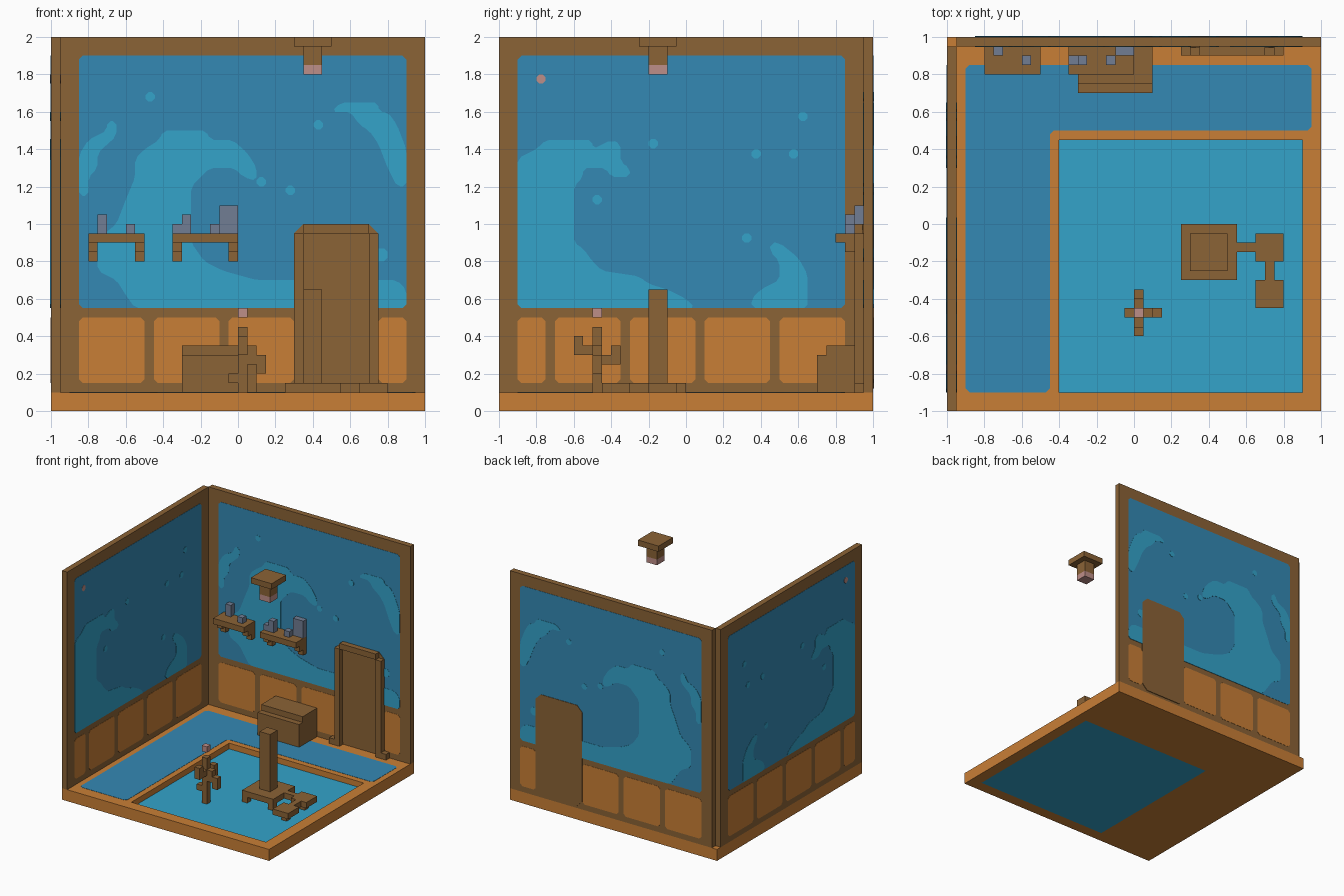
import bpy, bmesh
from mathutils import Vector

if "Cube" in bpy.data.objects:
    bpy.data.objects.remove(bpy.data.objects["Cube"])


def material(name, rgb):
    m = bpy.data.materials.new(name)
    lin = [((c / 255 + 0.055) / 1.055) ** 2.4 for c in rgb]
    m.diffuse_color = (*lin, 1)
    m.use_nodes = True
    m.node_tree.nodes["Principled BSDF"].inputs["Base Color"].default_value = m.diffuse_color
    return m


ORANGE = material("orange wood", (201, 127, 54))
BROWN = material("brown wood", (139, 99, 54))
BLUE = material("deep blue", (52, 137, 180))
CYAN = material("light blue", (51, 163, 202))
GREY = material("slate grey", (113, 125, 147))
PINK = material("pale pink", (190, 142, 136))


def finish(name, bm, mat):
    bmesh.ops.recalc_face_normals(bm, faces=bm.faces)
    me = bpy.data.meshes.new(name)
    bm.to_mesh(me)
    bm.free()
    me.materials.append(mat)
    ob = bpy.data.objects.new(name, me)
    bpy.context.collection.objects.link(ob)
    return ob


def boxes(name, mat, *dims):
    """One object from boxes given as (x0, x1, y0, y1, z0, z1)."""
    bm = bmesh.new()
    for x0, x1, y0, y1, z0, z1 in dims:
        vs = bmesh.ops.create_cube(bm, size=1)["verts"]
        for v in vs:
            v.co = ((x0 + x1) / 2 + v.co.x * (x1 - x0),
                    (y0 + y1) / 2 + v.co.y * (y1 - y0),
                    (z0 + z1) / 2 + v.co.z * (z1 - z0))
    return finish(name, bm, mat)


def chamfer(pts, c):
    out = []
    for i, p in enumerate(pts):
        p = Vector(p)
        for q in (Vector(pts[i - 1]), Vector(pts[(i + 1) % len(pts)])):
            d = q - p
            out.append(p + d.normalized() * min(c, d.length * 0.4))
    return out


PLACE = {
    "back": (lambda u, v, w: (u, w, v), 0.95, 1.0),
    "left": (lambda u, v, w: (w, u, v), -1.0, -0.95),
    "floor": (lambda u, v, w: (u, v, w), 0.05, 0.1),
}


def inlay(name, mat, side, pts, layer=1, c=0.02):
    """Flat painted shape set through a panel, showing on both wall faces."""
    to3d, lo, hi = PLACE[side]
    e = 0.002 * layer
    lo = lo if side == "floor" else lo - e
    bm = bmesh.new()
    ring = chamfer(pts, c)
    a = [bm.verts.new(to3d(u, v, lo)) for u, v in ring]
    b = [bm.verts.new(to3d(u, v, hi + e)) for u, v in ring]
    bm.faces.new(a)
    bm.faces.new(b)
    n = len(a)
    for i in range(n):
        bm.faces.new((a[i], a[(i + 1) % n], b[(i + 1) % n], b[i]))
    return finish(name, bm, mat)


def rect(u0, u1, v0, v1):
    return [(u0, v0), (u1, v0), (u1, v1), (u0, v1)]


def dots(name, mat, side, centres):
    for u, v in centres:
        inlay(name, mat, side, rect(u - .025, u + .025, v - .025, v + .025), 2, 0.016)


# Floor slab with pool opening, basin and blue carpet
boxes("floor_slab", ORANGE,
      (-1, -.4, -1, 1, 0, .1), (.9, 1, -1, 1, 0, .1),
      (-.4, .9, -1, -.9, 0, .1), (-.4, .9, .45, 1, 0, .1))
boxes("pool_bottom", CYAN, (-.4, .9, -.9, .45, 0, .05))
inlay("floor_carpet", BLUE, "floor",
      [(-.9, -.9), (-.45, -.9), (-.45, .5), (.95, .5), (.95, .85), (-.9, .85)])

# Walls
boxes("back_wall", BROWN, (-.95, 1, .95, 1, .1, 2))
boxes("left_wall", BROWN, (-1, -.95, -1, .95, .1, 2))

# Wainscot panels and mural backgrounds
for u0, u1 in ((-.85, -.5), (-.45, -.1), (-.05, .3), (.35, .7), (.75, .9)):
    inlay("back_wall_panel", ORANGE, "back", rect(u0, u1, .15, .5))
for u0, u1 in ((-.9, -.75), (-.7, -.35), (-.3, .05), (.1, .45), (.5, .85)):
    inlay("left_wall_panel", ORANGE, "left", rect(u0, u1, .15, .5))
inlay("back_mural", BLUE, "back", rect(-.85, .9, .55, 1.9))
inlay("left_mural", BLUE, "left", rect(-.9, .85, .55, 1.9))

# Waves on the back mural
inlay("back_big_wave", CYAN, "back", [
    (-.55, .55), (-.6, .62), (-.65, .7), (-.75, .75), (-.75, .92), (-.65, 1.0),
    (-.6, 1.13), (-.55, 1.25), (-.55, 1.35), (-.5, 1.4), (-.42, 1.45), (-.4, 1.5),
    (-.17, 1.5), (-.15, 1.45), (-.03, 1.45), (.05, 1.38), (.1, 1.3), (.1, 1.23),
    (.03, 1.25), (-.02, 1.3), (-.15, 1.3), (-.2, 1.25), (-.25, 1.2), (-.25, .9),
    (-.18, .8), (-.08, .75), (.1, .7), (.85, .7), (.9, .65), (.9, .55)], 2)
inlay("back_left_crest", CYAN, "back", [
    (-.85, 1.15), (-.85, 1.37), (-.8, 1.45), (-.7, 1.5), (-.7, 1.55), (-.65, 1.55),
    (-.65, 1.47), (-.75, 1.38), (-.75, 1.3), (-.8, 1.25), (-.8, 1.15)], 2)
inlay("back_right_crest", CYAN, "back", [
    (.5, 1.6), (.55, 1.65), (.75, 1.65), (.75, 1.6), (.8, 1.6), (.85, 1.53),
    (.9, 1.4), (.9, 1.2), (.85, 1.2), (.8, 1.3), (.75, 1.43), (.7, 1.5),
    (.65, 1.53), (.6, 1.6)], 2)
inlay("back_small_crest", CYAN, "back", rect(.7, .8, .8, .87), 2)
dots("back_spray", CYAN, "back", ((-.47, 1.68), (.43, 1.53), (.28, 1.18), (.125, 1.225)))

# Waves on the left mural
inlay("left_big_wave", CYAN, "left", [
    (-.9, .55), (-.9, 1.35), (-.8, 1.4), (-.75, 1.45), (-.5, 1.45), (-.5, 1.4),
    (-.4, 1.45), (-.35, 1.43), (-.35, 1.33), (-.3, 1.3), (-.3, 1.25), (-.4, 1.25),
    (-.43, 1.3), (-.55, 1.3), (-.55, 1.25), (-.6, 1.2), (-.6, .9), (-.55, .87),
    (-.5, .8), (-.45, .75), (-.25, .72), (-.2, .68), (-.1, .65), (0, .6), (.05, .55)], 2)
inlay("left_small_wave", CYAN, "left", [
    (.35, .55), (.35, .6), (.4, .65), (.5, .7), (.5, .8), (.45, .85), (.45, .9),
    (.5, .9), (.6, .82), (.65, .73), (.65, .55)], 2)
dots("left_spray", CYAN, "left", ((-.175, 1.43), (-.475, 1.13), (.375, 1.375),
                                  (.575, 1.375), (.625, 1.575), (.325, .925)))
dots("left_pink_spot", PINK, "left", ((-.775, 1.775),))

# Door leaf and raised frame
inlay("door_leaf", BROWN, "back", rect(.3, .75, .12, 1.0), 3, 0.05)
boxes("door_frame", BROWN, (.3, .35, .9, .95, .15, .95), (.7, .75, .9, .95, .15, .95),
      (.35, .7, .9, .95, .95, 1.0))
boxes("door_feet", BROWN, (.25, .35, .9, .95, .1, .15), (.7, .8, .9, .95, .1, .15))

# Chest against the back wall
boxes("chest", BROWN, (-.3, .1, .7, .95, .1, .3))
boxes("chest_lid", BROWN, (-.3, .1, .75, .95, .3, .35))

# Shelves with stepped brackets
for side, x0, x1 in (("left", -.8, -.5), ("right", -.35, 0)):
    boxes(side + "_shelf", BROWN, (x0, x1, .8, .95, .9, .95))
    for bx in (x0, x1 - .05):
        boxes(side + "_shelf_bracket", BROWN, (bx, bx + .05, .85, .95, .85, .9),
              (bx, bx + .05, .9, .95, .8, .85))

# Ornaments on the shelves: left, right, front, top
for x0, x1, y0, z1 in ((-.75, -.7, .9, 1.05), (-.6, -.55, .85, 1.0), (-.35, -.3, .85, 1.0),
                       (-.3, -.25, .85, 1.05), (-.15, -.1, .85, 1.0), (-.1, 0, .9, 1.1)):
    boxes("shelf_ornament", GREY, (x0, x1, y0, y0 + .05, .95, z1))

# Pedestal with feet, and the linked pads beside it
boxes("pedestal_base", BROWN, (.25, .55, -.3, 0, .1, .15))
boxes("pedestal_feet", BROWN, *[(x, x + .05, y, y + .05, .05, .1)
                                for x in (.25, .5) for y in (-.3, -.05)])
boxes("pedestal_column", BROWN, (.35, .45, -.2, -.1, .15, .65))
boxes("pad_links", BROWN, (.55, .65, -.15, -.1, .1, .15), (.7, .75, -.3, -.2, .1, .15))
for y in (-.2, -.45):
    boxes("pad", BROWN, (.65, .8, y, y + .15, .1, .15))
    boxes("pad_foot", BROWN, (.7, .75, y + .05, y + .1, .05, .1))

# Branching post with a floating pink cube
boxes("post_trunk", BROWN, (0, .05, -.5, -.45, .05, .45))
boxes("post_branches", BROWN,
      (-.05, 0, -.5, -.45, .15, .2),
      (.05, .1, -.5, -.45, .25, .35), (.1, .15, -.5, -.45, .2, .3),
      (0, .05, -.6, -.5, .3, .35), (0, .05, -.6, -.55, .35, .4),
      (0, .05, -.45, -.35, .25, .3), (0, .05, -.4, -.35, .3, .35))
boxes("floating_cube", PINK, (0, .05, -.5, -.45, .5, .55))

# Hanging lamp
boxes("lamp_cap", BROWN, (.3, .5, -.25, -.05, 1.95, 2))
boxes("lamp_stem", BROWN, (.35, .45, -.2, -.1, 1.85, 1.95))
boxes("lamp_glow", PINK, (.35, .45, -.2, -.1, 1.8, 1.85))
